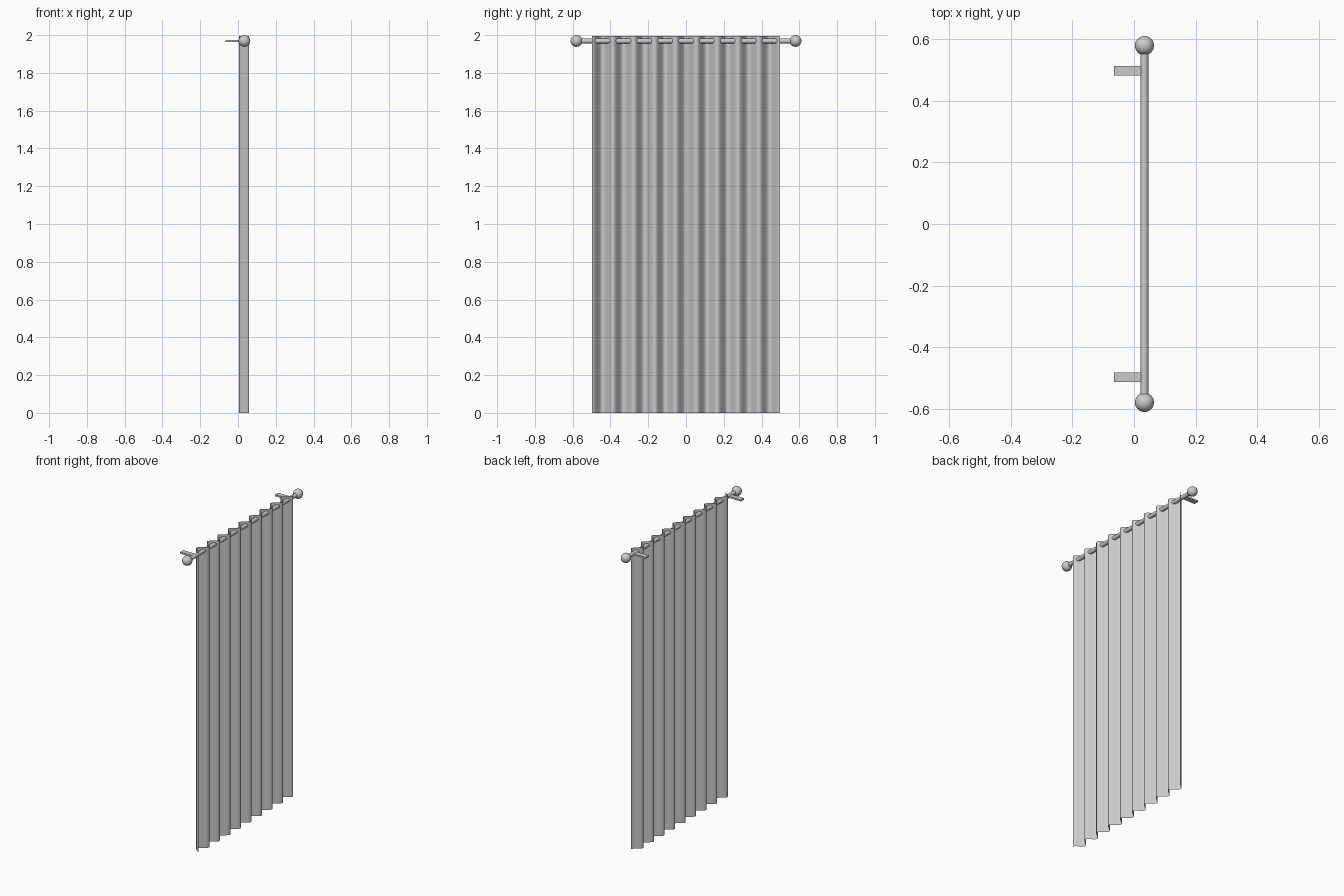
import bpy, bmesh, math

if "Cube" in bpy.data.objects:
    bpy.data.objects.remove(bpy.data.objects["Cube"])

ROD_X, ROD_Z = 0.034, 1.969


def smooth(obj):
    bpy.ops.object.select_all(action='DESELECT')
    obj.select_set(True)
    bpy.context.view_layer.objects.active = obj
    bpy.ops.object.shade_smooth_by_angle(angle=math.radians(40))


# Curtain: a single wavy sheet, nine folds, a ridge at each end
FOLDS, STEPS = 9, 16
HALF_WIDTH, TOP = 0.497, 1.995
bm = bmesh.new()
previous = None
for i in range(FOLDS * STEPS + 1):
    t = i / (FOLDS * STEPS)
    x = 0.0315 + 0.0255 * math.cos(2 * math.pi * FOLDS * t)
    y = HALF_WIDTH * (2 * t - 1)
    column = [bm.verts.new((x, y, z)) for z in (0, TOP)]
    if previous:
        bm.faces.new((previous[0], column[0], column[1], previous[1]))
    previous = column
mesh = bpy.data.meshes.new("curtain")
bm.to_mesh(mesh)
bm.free()
curtain = bpy.data.objects.new("curtain", mesh)
bpy.context.collection.objects.link(curtain)
smooth(curtain)

# Rod threaded through the folds
bpy.ops.mesh.primitive_cylinder_add(vertices=32, radius=0.013, depth=1.15,
                                    location=(ROD_X, 0, ROD_Z),
                                    rotation=(math.pi / 2, 0, 0))
rod = bpy.context.object
rod.name = "rod"
smooth(rod)

for side, label in ((-1, "left"), (1, "right")):
    # Ball finial at the rod end
    bpy.ops.mesh.primitive_uv_sphere_add(segments=32, ring_count=16, radius=0.031,
                                         location=(ROD_X, side * 0.58, ROD_Z))
    finial = bpy.context.object
    finial.name = f"finial_{label}"
    smooth(finial)

    # Flat wall bracket
    bpy.ops.mesh.primitive_cube_add(size=1, location=(-0.0205, side * 0.498, ROD_Z))
    bracket = bpy.context.object
    bracket.name = f"bracket_{label}"
    bracket.scale = (0.089, 0.032, 0.011)
